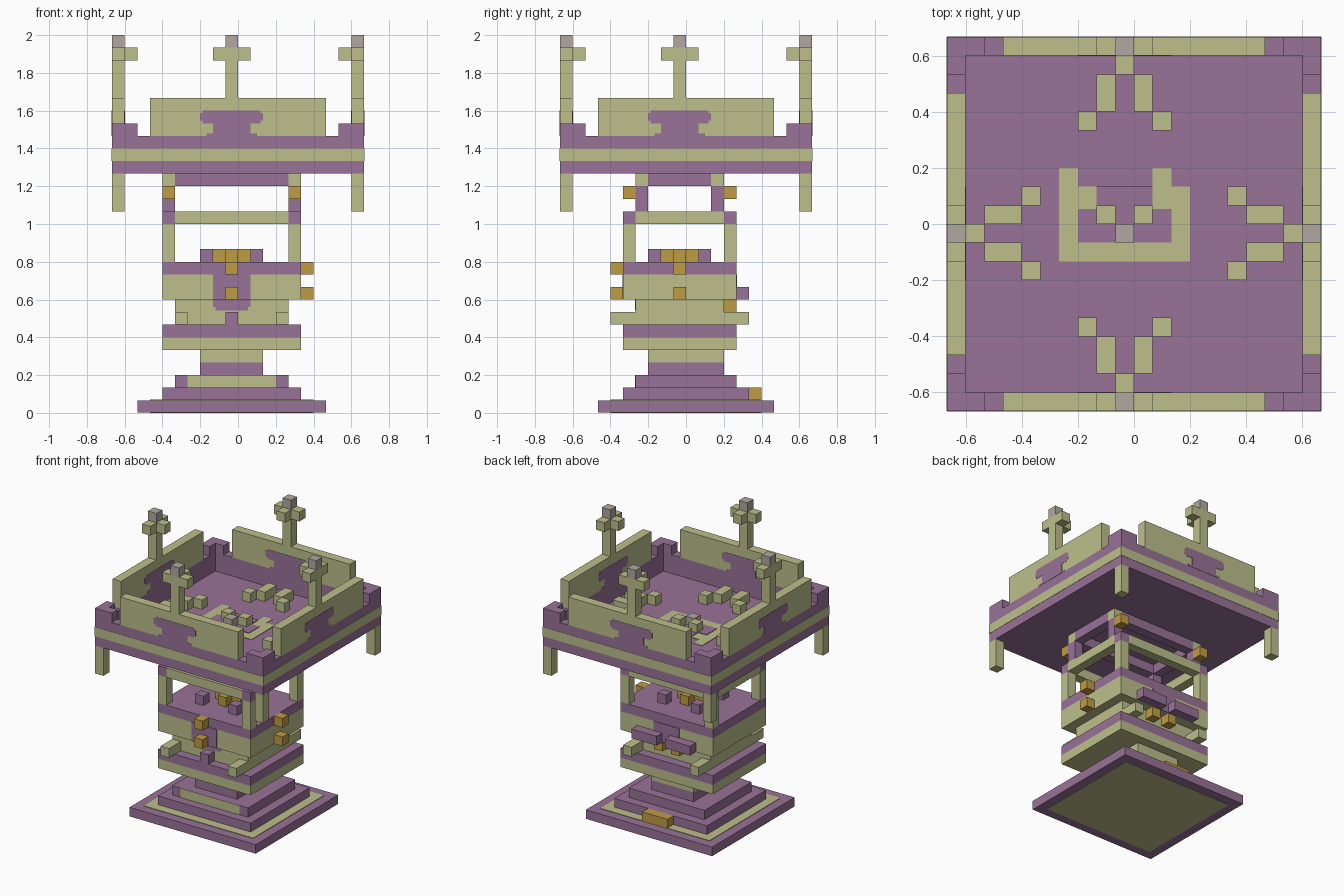
import bpy, bmesh
from mathutils import Matrix, Vector

cube = bpy.data.objects.get("Cube")
if cube:
    bpy.data.objects.remove(cube, do_unlink=True)

U = 1 / 15      # one block
T = 0.06        # thickness of painted plates, in blocks


def material(name, rgb):
    lin = [(c / 255 / 12.92) if c < 11 else ((c / 255 + 0.055) / 1.055) ** 2.4 for c in rgb]
    m = bpy.data.materials.new(name)
    m.use_nodes = True
    m.diffuse_color = (*lin, 1)
    m.node_tree.nodes["Principled BSDF"].inputs["Base Color"].default_value = (*lin, 1)
    return m


purple = material("purple", (153, 115, 152))
green = material("pale_green", (189, 191, 139))
gold = material("gold", (192, 156, 66))
grey = material("warm_grey", (177, 169, 161))


def part(name, mat, *boxes):
    """One object made of boxes (x0, x1, y0, y1, z0, z1) in block units."""
    bm = bmesh.new()
    for x0, x1, y0, y1, z0, z1 in boxes:
        mid = Vector((x0 + x1, y0 + y1, z0 + z1)) * U / 2
        size = Vector((x1 - x0, y1 - y0, z1 - z0)) * U
        bmesh.ops.create_cube(bm, size=1, matrix=Matrix.Translation(mid) @ Matrix.Diagonal((*size, 1)))
    me = bpy.data.meshes.new(name)
    bm.to_mesh(me)
    bm.free()
    me.materials.append(mat)
    ob = bpy.data.objects.new(name, me)
    bpy.context.collection.objects.link(ob)
    return ob


def sides(u0, u1, d0, d1, z0, z1):
    """Same box on all four sides of the roof."""
    return [(u0, u1, d0, d1, z0, z1), (u0, u1, -d1, -d0, z0, z1),
            (d0, d1, u0, u1, z0, z1), (-d1, -d0, u0, u1, z0, z1)]


def pair(x0, x1, *rest):
    """Box and its mirror across the tower's middle plane."""
    return [(x0, x1, *rest), (-1 - x1, -1 - x0, *rest)]


def corners(x0, x1, y0, y1, z0, z1):
    """Box on the four corners of the tower."""
    return pair(x0, x1, y0, y1, z0, z1) + pair(x0, x1, -1 - y1, -1 - y0, z0, z1)


# Stepped base
part("base_underside", green, (-7, 6, -6, 6, 0, T))
part("base_plinth", purple, (-8, 7, -7, 7, T / 2, 1))
part("base_inlay", green, (-7, 6, -6, 6, 1, 1 + T))
part("base_steps", purple, (-6, 5, -5, 5, 1, 2), (-5, 4, -4, 4, 2, 3), (-3, 2, -3, 3, 3, 4))
part("step_front_panel", green, (-4, 3, -4 - T, -4, 2, 3))
part("back_step_block", gold, (-2, 1, 5, 6, 1, 2))
part("neck", green, (-3, 2, -3, 3, 4, 5))

# Lower tier and core
part("lower_tier", green, (-6, 5, -5, 4, 5, 6))
part("lower_tier_top", purple, (-6, 5, -5, 4, 6, 7))
part("core", green, (-5, 4, -4, 3, 7, 9))
part("core_beams", green, *pair(3, 4, -6, 5, 7, 8))
part("front_peg", purple, (-1, 0, -5, -4, 7, 8))

# Main body
part("body", green, (-6, 5, -5, 4, 9, 11))
part("body_top", purple, (-6, 5, -5, 4, 11, 12))
part("body_stripe", purple, (-2, 1, -5 - T, -5, 9, 11), (-2, 1, 4, 4 + T, 9, 11),
     (-1.8, 0.8, -4 - T, -4, 8.15, 9), (-2, 1, -4 - T, -4, 8.4, 9))
part("front_studs", gold, (-1, 0, -6, -5, 9, 10), (-1, 0, -6, -5, 11, 12))
part("side_studs", gold, (5, 6, -1, 0, 9, 10), (5, 6, -1, 0, 11, 12))
part("back_bars", purple, *pair(0, 3, 4, 5, 9, 10))
part("back_studs", gold, *pair(0, 1, 3, 4, 8, 9))

# Altar on the body
part("altar_cross", gold, (-2, 1, -1, 0, 12, 13), (-1, 0, -2, 1, 12, 13))
part("altar_corners", purple, *corners(1, 2, 1, 2, 12, 13))

# Open frame under the roof
part("lower_posts", green, *corners(4, 5, 3, 4, 12, 15))
part("post_caps", purple, *corners(4, 5, 3, 4, 15, 16))
part("frame_beams", green, (-5, 4, -5, -4, 15, 16), (-5, 4, 3, 4, 15, 16),
     *pair(4, 5, -4, 3, 15, 16))
part("upper_posts", purple, *corners(4, 5, 2, 3, 16, 18))
part("upper_post_tops", green, *corners(4, 5, 2, 3, 18, 19))
part("upper_beams", purple, (-5, 4, -4, -3, 18, 19), (-5, 4, 2, 3, 18, 19),
     *pair(4, 5, -3, 2, 18, 19))
part("post_lamps", gold, *corners(4, 5, 3, 4, 17, 18))

# Roof tray
part("roof_floor", purple, (-10, 10, -10, 10, 19, 20))
part("roof_rim", purple, *sides(-10, 10, 9, 10, 20, 22))
part("roof_band", green, *sides(-10, 10, 10, 10 + T / 2, 20, 21))
part("roof_corners", purple, *sides(-10, -8, 9, 10, 22, 23), *sides(8, 10, 9, 10, 22, 23))
part("roof_legs", green, *[(x, x + 1, y, y + 1, 16, 19) for x in (-10, 9) for y in (-10, 9)])

# Parapets with painted emblem on both faces
part("parapets", green, *sides(-7, 7, 9, 10, 22, 25))
for name, d in (("outer_emblem", 10), ("inner_emblem", 9 - T / 2)):
    e = d + T / 2
    part(name, purple, *sides(-2.5, 1.5, d, e, 22, 22.2), *sides(-2, 1, d, e, 22.2, 23),
         *sides(-2.8, 1.8, d, e, 23, 24), *sides(-3, 2, d, e, 23.2, 23.8))

# Cross poles
part("poles", green, *sides(-1, 0, 9, 10, 25, 29))
part("pole_arms", green, *sides(-2, 1, 9, 10, 28, 29), *sides(-1, 0, 8, 9, 28, 29))
part("pole_tips", grey, *sides(-1, 0, 9, 10, 29, 30))

# Blocks and inlay on the roof floor
part("floor_blocks", green, *[b for u in (-2, 0) for b in sides(u, u + 1, 6, 8, 20, 21)],
     *[b for u in (-3, 1) for b in sides(u, u + 1, 5, 6, 20, 21)])
F = 20 + T
part("floor_inlay", green, (-4, 3, -2, 2, 20, F), (-4, -3, 2, 3, 20, F), (1, 2, 2, 3, 20, F))
part("floor_inlay_groove", purple, (-3, 2, -1, 0, F, F + T), *pair(1, 2, 0, 0.8, F, F + T),
     (-2, 1, 0, 2, F, F + T))
part("floor_inlay_studs", green, *pair(0, 1, 0, 1, 20, 21))
part("floor_centre", grey, (-1, 0, -1, 0, 20, 21))
